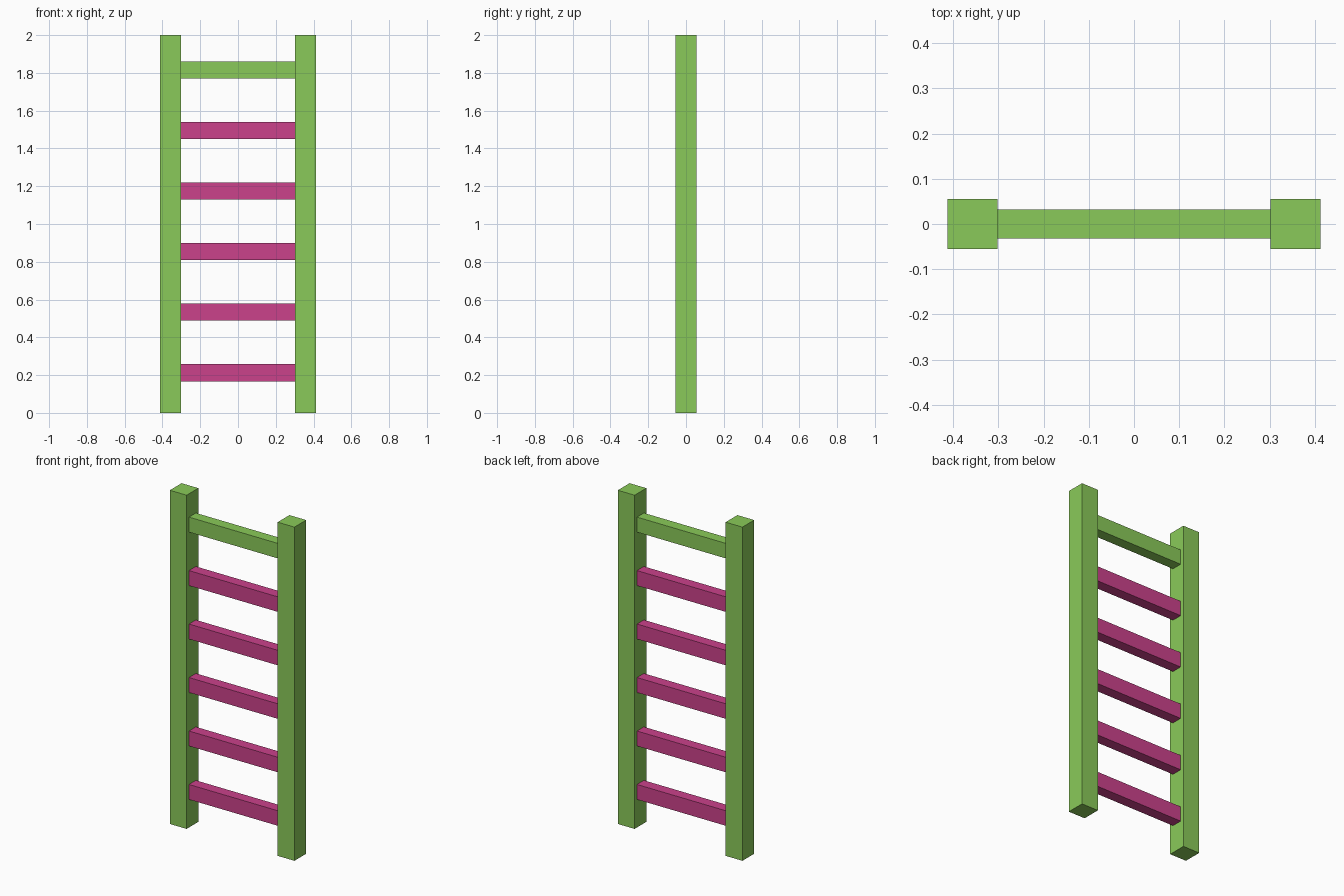
import bpy

if "Cube" in bpy.data.objects:
    bpy.data.objects.remove(bpy.data.objects["Cube"])


def material(name, color):
    mat = bpy.data.materials.new(name)
    mat.diffuse_color = (*color, 1.0)
    mat.use_nodes = True
    mat.node_tree.nodes["Principled BSDF"].inputs["Base Color"].default_value = mat.diffuse_color
    return mat


def box(name, center, size, mat):
    bpy.ops.mesh.primitive_cube_add(size=1, location=center)
    obj = bpy.context.object
    obj.name = name
    obj.scale = size
    bpy.ops.object.transform_apply(location=False, rotation=False, scale=True)
    obj.data.materials.append(mat)
    return obj


green = material("green_paint", (0.254, 0.591, 0.100))
pink = material("pink_paint", (0.597, 0.054, 0.258))

HALF_WIDTH, POST, HEIGHT = 0.413, 0.111, 2.0
INNER = HALF_WIDTH - POST

# Side posts
for side, sign in (("left", -1), ("right", 1)):
    box(f"{side}_post", (sign * (HALF_WIDTH - POST / 2), 0, HEIGHT / 2),
        (POST, POST, HEIGHT), green)

# Five pink rungs and a green top rail, evenly spaced
for i in range(6):
    top = i == 5
    box("top_rail" if top else f"rung_{i + 1}", (0, 0, 0.2125 + 0.3205 * i),
        (2 * INNER, 0.065, 0.09), green if top else pink)
